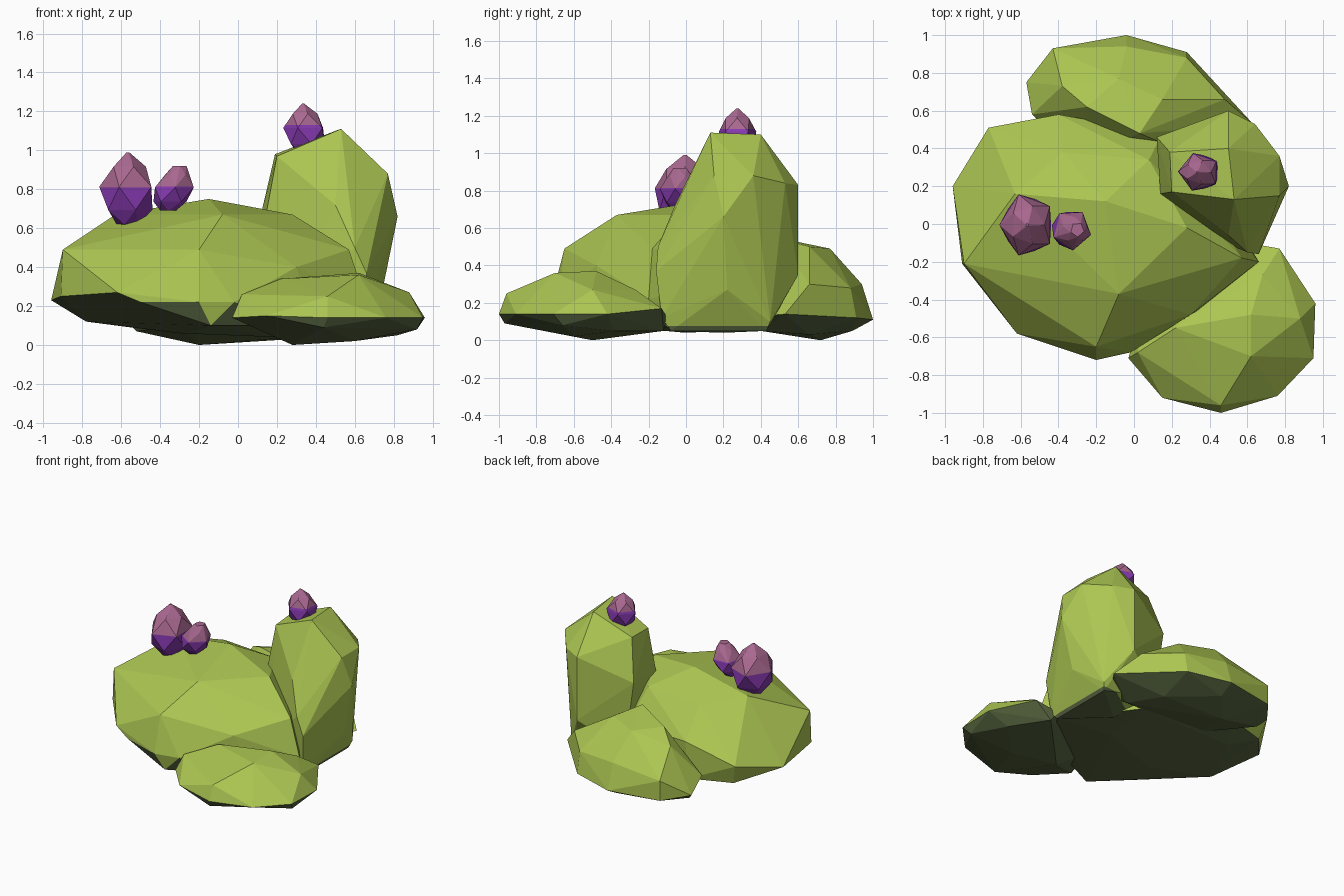
import bpy, bmesh, math


def material(name, rgb):
    m = bpy.data.materials.new(name)
    m.diffuse_color = (*rgb, 1)
    return m


MOSS = material("moss green", (0.413, 0.565, 0.085))
DARK = material("dark underside", (0.098, 0.133, 0.052))
PINK = material("mauve tip", (0.402, 0.141, 0.283))
PURPLE = material("deep purple", (0.245, 0.042, 0.440))


def hull(name, points, mats, rule, split=None):
    """Faceted solid: convex hull of points, coloured face by face by a rule."""
    bm = bmesh.new()
    for p in points:
        bm.verts.new(p)
    res = bmesh.ops.convex_hull(bm, input=bm.verts)
    loose = {v for v in res["geom_interior"] + res["geom_unused"]
             if isinstance(v, bmesh.types.BMVert)}
    bmesh.ops.delete(bm, geom=list(loose), context="VERTS")
    if split is not None:
        bmesh.ops.bisect_plane(bm, geom=bm.verts[:] + bm.edges[:] + bm.faces[:],
                               plane_co=(0, 0, split), plane_no=(0, 0, 1))
    bmesh.ops.recalc_face_normals(bm, faces=bm.faces)
    bm.normal_update()
    for f in bm.faces:
        f.material_index = int(rule(f))
    me = bpy.data.meshes.new(name)
    bm.to_mesh(me)
    bm.free()
    for m in mats:
        me.materials.append(m)
    ob = bpy.data.objects.new(name, me)
    bpy.context.collection.objects.link(ob)
    return ob


def rock(name, points, slope=-0.3, split=None, low=0.08):
    """Boulder whose undercut faces are dark."""
    def under(f):
        z = f.calc_center_median().z
        if split is not None and z > split:
            return False
        return f.normal.z < slope or (f.normal.z < 0.1 and z < low)
    hull(name, points, (MOSS, DARK), under, split)


def bud(name, centre, radii, z0, z1, split, turn, lean=0.0, tip=0.05):
    """Faceted bud: staggered rings, mauve above the split and purple below."""
    pts = []
    for i, (t, r) in enumerate(((0, 0.4), (0.2, 0.85), (0.52, 1.0), (0.8, 0.62), (1, tip))):
        for k in range(5):
            a = turn + (k + 0.5 * (i % 2)) * math.tau / 5
            pts.append((centre[0] + lean * (t - 0.5) + radii[0] * r * math.cos(a),
                        centre[1] + radii[1] * r * math.sin(a),
                        z0 + t * (z1 - z0)))
    hull(name, pts, (PINK, PURPLE),
         lambda f: f.calc_center_median().z < split, split)


# Broad main boulder
rock("main_boulder", [
    (-0.63, 0.16, 0.67), (-0.15, 0.12, 0.75), (0.28, -0.02, 0.67), (-0.08, -0.37, 0.67),
    (-0.38, 0.38, 0.62), (0.08, 0.34, 0.62),
    (-0.90, -0.21, 0.49), (-0.20, -0.65, 0.49), (0.57, -0.18, 0.49), (0.30, -0.48, 0.40),
    (-0.62, -0.58, 0.27), (-0.20, -0.72, 0.22), (-0.02, -0.68, 0.22), (-0.50, -0.62, 0.22),
    (-0.96, 0.20, 0.23), (-0.91, -0.21, 0.25), (-0.77, 0.51, 0.30), (-0.73, 0.47, 0.15),
    (-0.40, 0.58, 0.42), (-0.42, 0.57, 0.14), (0.15, 0.48, 0.38), (0.66, -0.20, 0.22),
    (-0.78, -0.10, 0.12), (-0.14, -0.68, 0.10), (0.40, -0.42, 0.10), (0.60, -0.10, 0.07),
    (-0.55, 0.35, 0.09), (0.25, 0.40, 0.06), (-0.30, -0.20, 0.06), (0.20, 0.00, 0.04)],
    slope=-0.38, split=0.27, low=0.09)

# Low boulder at the back
rock("back_boulder", [
    (-0.08, 0.77, 0.49), (-0.25, 0.62, 0.51), (0.03, 0.48, 0.55), (0.15, 0.66, 0.50),
    (-0.38, 0.73, 0.44), (-0.43, 0.93, 0.26), (-0.04, 0.94, 0.30), (0.28, 0.88, 0.28),
    (0.48, 0.66, 0.30), (-0.57, 0.75, 0.12), (-0.04, 1.00, 0.11), (0.28, 0.91, 0.12),
    (-0.43, 0.93, 0.11), (0.63, 0.53, 0.14), (-0.54, 0.58, 0.20), (0.45, 0.30, 0.12),
    (-0.52, 0.70, 0.07), (-0.04, 0.89, 0.05), (-0.20, 0.72, 0.00), (0.28, 0.66, 0.03),
    (-0.30, 0.35, 0.10), (0.40, 0.40, 0.05)], low=0.12)

# Low boulder at the front right
rock("front_boulder", [
    (0.22, -0.55, 0.34), (0.62, -0.48, 0.37), (0.62, -0.70, 0.36), (0.68, -0.27, 0.27),
    (0.02, -0.68, 0.26), (0.46, -0.96, 0.25), (0.88, -0.50, 0.27), (0.77, -0.13, 0.17),
    (-0.03, -0.71, 0.14), (0.15, -0.92, 0.15), (0.46, -1.00, 0.14), (0.76, -0.91, 0.14),
    (0.95, -0.71, 0.14), (0.96, -0.42, 0.14), (0.60, -0.10, 0.12), (0.05, -0.45, 0.15),
    (0.44, -0.97, 0.09), (0.92, -0.66, 0.08), (0.82, -0.38, 0.05), (0.28, -0.50, 0.00),
    (0.60, -0.60, 0.02), (0.65, -0.12, 0.05)], slope=-0.25, low=0.12)

# Tall standing boulder, green almost to the ground
rock("tall_boulder", [
    (0.50, 0.40, 1.10), (0.53, 0.13, 1.11), (0.19, 0.38, 0.98), (0.20, 0.17, 0.97),
    (0.12, 0.46, 0.68), (0.50, 0.60, 0.83), (0.64, 0.53, 0.84), (0.77, 0.36, 0.88),
    (0.77, 0.15, 0.88), (0.82, 0.20, 0.66), (0.50, -0.06, 0.72), (0.14, 0.16, 0.65),
    (0.60, -0.15, 0.50), (0.66, -0.16, 0.37), (0.50, 0.60, 0.35), (0.74, 0.22, 0.27),
    (0.65, 0.45, 0.10), (0.64, -0.13, 0.12), (0.20, 0.45, 0.15), (0.25, 0.00, 0.15),
    (0.63, 0.43, 0.05), (0.63, -0.08, 0.05), (0.35, 0.20, 0.04)],
    slope=-0.8, split=0.075, low=0.075)

# Purple buds
bud("large_bud", (-0.565, -0.005), (0.148, 0.17), 0.62, 0.99, 0.81, math.pi)
bud("small_bud", (-0.33, -0.03), (0.105, 0.11), 0.69, 0.92, 0.815, 1.0, 0.06, 0.35)
bud("top_bud", (0.345, 0.275), (0.112, 0.105), 0.98, 1.24, 1.13, 0.6, -0.02)
